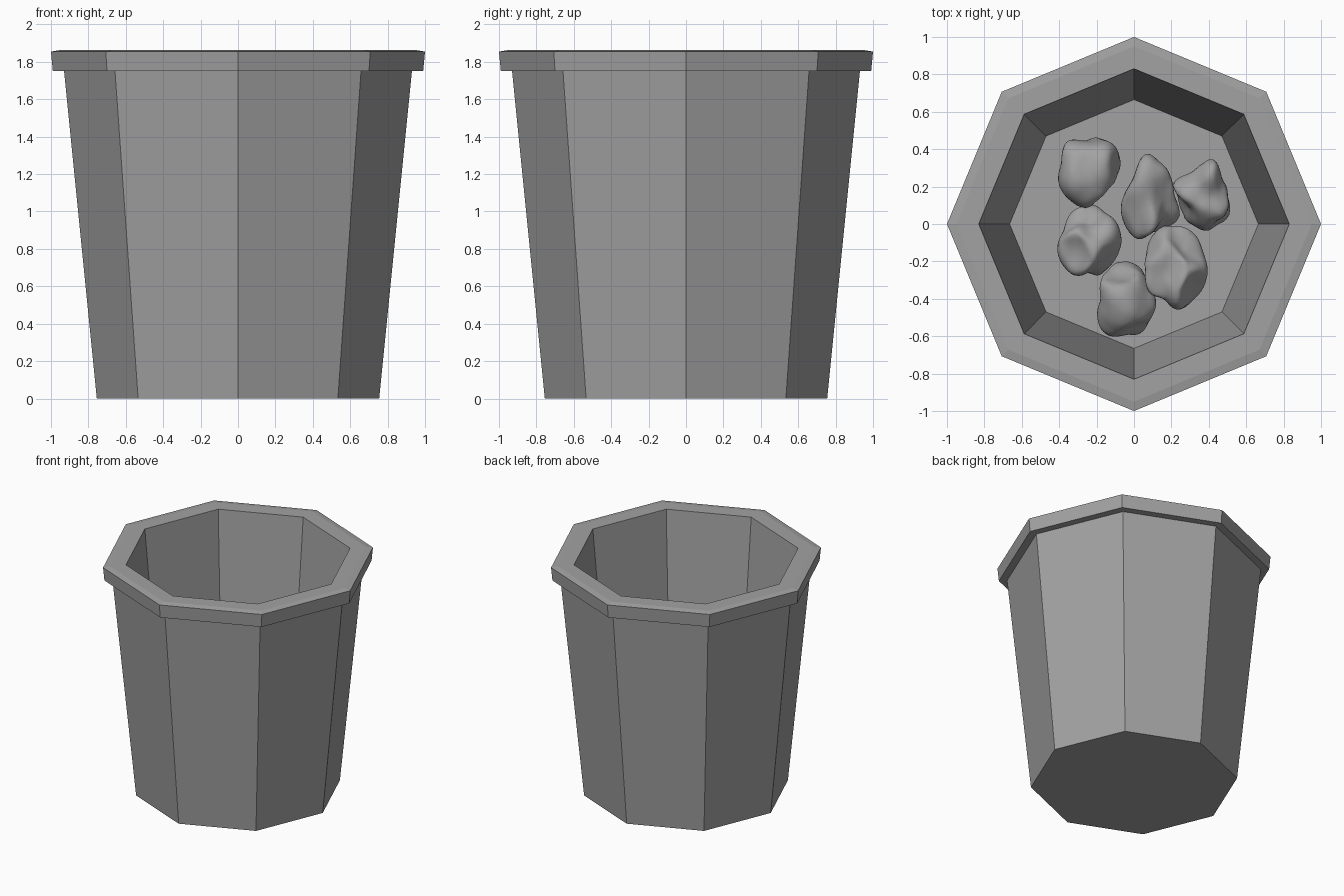
import bpy, bmesh, math, random
from mathutils import Vector

random.seed(4)
SIDES = 8
FLOOR = 0.1

cube = bpy.data.objects.get("Cube")
if cube:
    bpy.data.objects.remove(cube, do_unlink=True)


def make_material(name, rgb):
    mat = bpy.data.materials.new(name)
    mat.use_nodes = True
    mat.diffuse_color = (*rgb, 1)
    mat.node_tree.nodes["Principled BSDF"].inputs["Base Color"].default_value = (*rgb, 1)
    return mat


def add_object(name, bm, mat):
    bmesh.ops.recalc_face_normals(bm, faces=bm.faces)
    mesh = bpy.data.meshes.new(name)
    bm.to_mesh(mesh)
    bm.free()
    mesh.materials.append(mat)
    obj = bpy.data.objects.new(name, mesh)
    bpy.context.collection.objects.link(obj)
    return obj


grey = make_material("mid grey", (0.36, 0.36, 0.36))


# Bin: one closed profile turned through eight sides, from underside to inner floor
def turned_shell(name, profile, mat):
    bm = bmesh.new()
    rings = []
    for radius, z in profile:
        angles = [math.tau * i / SIDES for i in range(SIDES)]
        rings.append([bm.verts.new((radius * math.cos(a), radius * math.sin(a), z)) for a in angles])
    for low, high in zip(rings, rings[1:]):
        for i in range(SIDES):
            j = (i + 1) % SIDES
            bm.faces.new((low[i], low[j], high[j], high[i]))
    bm.faces.new(rings[0])
    bm.faces.new(rings[-1])
    add_object(name, bm, mat)


turned_shell("waste_bin", [
    (0.755, 0), (0.93, 1.75),                                  # outer wall
    (0.99, 1.75), (1.0, 1.855), (0.95, 1.863), (0.83, 1.863),  # rim
    (0.665, FLOOR),                                            # inner wall
], grey)


# Crumpled paper: a lumpy ball, fitted to its size and smoothed
def paper_ball(index, x, y, width, depth):
    bm = bmesh.new()
    bmesh.ops.create_icosphere(bm, subdivisions=2, radius=1)
    for v in bm.verts:
        v.co *= random.uniform(0.55, 1.3)
    size = Vector((width, depth, 0.36))
    for axis in range(3):
        values = [v.co[axis] for v in bm.verts]
        low, span = min(values), max(values) - min(values)
        for v in bm.verts:
            v.co[axis] = ((v.co[axis] - low) / span - 0.5) * size[axis] * 1.1
    for face in bm.faces:
        face.smooth = True
    obj = add_object(f"paper_ball_{index + 1}", bm, grey)
    obj.location = (x, y, FLOOR + size.z / 2)
    smooth = obj.modifiers.new("smooth", "SUBSURF")
    smooth.levels = smooth.render_levels = 2


for i, place in enumerate([
    (-0.24, 0.27, 0.33, 0.39), (0.1, 0.15, 0.34, 0.47), (0.36, 0.16, 0.34, 0.4),
    (-0.24, -0.09, 0.33, 0.39), (0.22, -0.23, 0.34, 0.45), (-0.04, -0.4, 0.32, 0.4),
]):
    paper_ball(i, *place)
